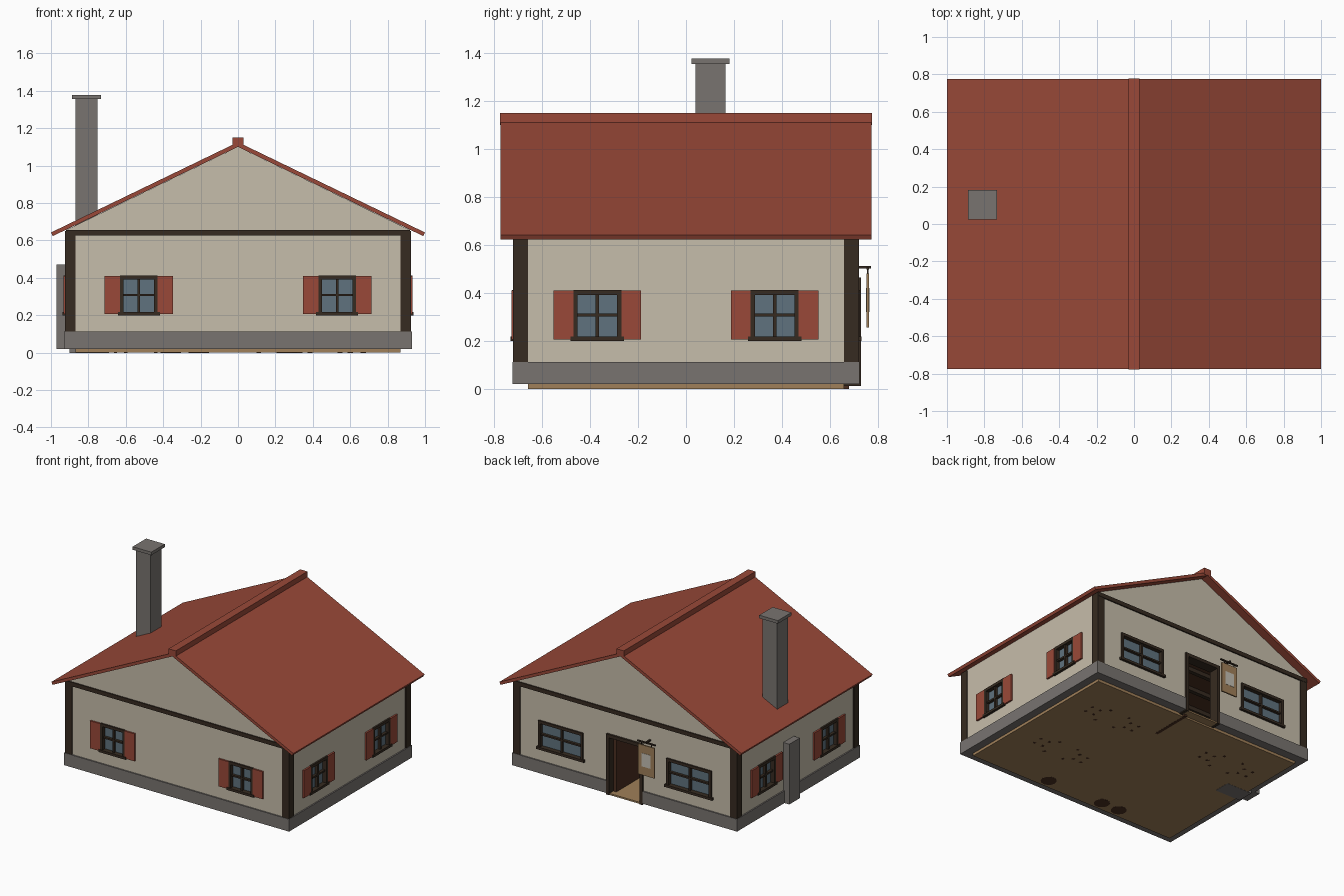
import bpy, bmesh, math
from mathutils import Matrix, Vector

old = bpy.data.objects.get("Cube")
if old:
    bpy.data.objects.remove(old, do_unlink=True)


def material(name, r, g, b):
    m = bpy.data.materials.new(name)
    m.use_nodes = True
    m.diffuse_color = (r, g, b, 1)
    m.node_tree.nodes["Principled BSDF"].inputs["Base Color"].default_value = (r, g, b, 1)
    return m


PLASTER = material("cream plaster", .565, .51, .405)
TILE = material("red tile", .32, .066, .04)
TIMBER = material("dark timber", .037, .024, .015)
STONE = material("grey stone", .19, .174, .163)
GLASS = material("blue glass", .115, .17, .21)
BOARD = material("tan boards", .35, .215, .1)
BROWN = material("brown wood", .07, .028, .015)
PAPER = material("pale paper", .55, .52, .45)


def finish(name, bm, mat, matrix=Matrix()):
    bmesh.ops.recalc_face_normals(bm, faces=bm.faces)
    mesh = bpy.data.meshes.new(name)
    bm.to_mesh(mesh)
    bm.free()
    mesh.materials.append(mat)
    ob = bpy.data.objects.new(name, mesh)
    ob.matrix_world = matrix
    bpy.context.collection.objects.link(ob)
    return ob


def boxes(name, mat, spans, matrix=Matrix()):
    """One object of boxes, each given as (x0, x1, y0, y1, z0, z1)."""
    bm = bmesh.new()
    for x0, x1, y0, y1, z0, z1 in spans:
        size = Matrix.Diagonal((x1 - x0, y1 - y0, z1 - z0, 1))
        mid = Matrix.Translation(((x0 + x1) / 2, (y0 + y1) / 2, (z0 + z1) / 2))
        bmesh.ops.create_cube(bm, size=1, matrix=mid @ size)
    return finish(name, bm, mat, matrix)


def prism(name, mat, profile, half):
    """Extrude an x-z profile along y."""
    bm = bmesh.new()
    face = bm.faces.new([bm.verts.new((x, -half, z)) for x, z in profile])
    side = bmesh.ops.extrude_face_region(bm, geom=[face])["geom"]
    bmesh.ops.translate(bm, vec=(0, 2 * half, 0),
                        verts=[v for v in side if isinstance(v, bmesh.types.BMVert)])
    return finish(name, bm, mat)


WX, WY = .92, .715          # outer wall faces
SILL, HEAD = .205, .41      # window heights
DOOR = .13                  # half width of the doorway


def on_wall(side, along):
    """Frame on a wall: local -y points outward, local x runs along the wall."""
    places = {"front": (along, -WY, 0), "back": (along, WY, 180),
              "left": (WX, along, 90), "right": (-WX, along, -90)}
    x, y, turn = places[side]
    return Matrix.Translation((x, y, 0)) @ Matrix.Rotation(math.radians(turn), 4, "Z")


windows = [(s, a, .1, True) for s, d in (("front", .53), ("left", .37), ("right", .37))
           for a in (-d, d)]
windows += [("back", a, .185, False) for a in (-.53, .53)]

# Walls with gables, hollowed and pierced for windows and door
walls = prism("walls", PLASTER, [(-WX, .03), (WX, .03), (WX, .655), (0, 1.1), (-WX, .655)], WY)
holes = [(-.865, .865, -.66, .66, -.1, .62), (-DOOR, DOOR, .5, .8, -.05, .45)]
for side, along, w, _ in windows:
    m = on_wall(side, along)
    a, b = m @ Vector((-w + .01, -.05, 0)), m @ Vector((w - .01, .12, 0))
    holes.append((min(a.x, b.x), max(a.x, b.x), min(a.y, b.y), max(a.y, b.y),
                  SILL + .01, HEAD - .01))
cutter = boxes("wall_cutter", PLASTER, holes)
cutter.hide_render = True
cut = walls.modifiers.new("openings", "BOOLEAN")
cut.operation, cut.object, cut.solver, cut.use_self = "DIFFERENCE", cutter, "EXACT", True
bpy.context.view_layer.objects.active = walls
bpy.ops.object.modifier_apply(modifier="openings")
bpy.data.objects.remove(cutter, do_unlink=True)

# Windows and shutters
for i, (side, along, w, shutters) in enumerate(windows):
    m = on_wall(side, along)
    mid = (SILL + HEAD) / 2
    tag = f"{side}_window_{i % 2 + 1}"
    boxes(tag + "_glass", GLASS, [(-w + .005, w - .005, .018, .024, SILL, HEAD)], m)
    boxes(tag + "_frame", TIMBER, [
        (-w, -w + .018, -.012, .03, SILL, HEAD), (w - .018, w, -.012, .03, SILL, HEAD),
        (-w, w, -.012, .03, HEAD - .018, HEAD + .003),
        (-w - .012, w + .012, -.018, .03, SILL - .006, SILL + .012),
        (-.007, .007, -.002, .025, SILL, HEAD),
        (-w, w, -.002, .025, mid - .006, mid + .006)], m)
    if shutters:
        boxes(tag + "_shutters", TILE, [(-w - .083, -w, -.013, .005, SILL, HEAD),
                                        (w, w + .083, -.013, .005, SILL, HEAD)], m)

# Stone plinth with a gap at the door
boxes("plinth", STONE, [
    (-.93, .93, -.725, -.66, .02, .112),
    (-.93, -.148, .66, .725, .02, .112), (.148, .93, .66, .725, .02, .112),
    (-.93, -.87, -.7, .7, .02, .112), (.87, .93, -.7, .7, .02, .112)])

# Timber corner posts and gable beams
boxes("corner_posts", TIMBER, [
    (min(s * .868, s * .926), max(s * .868, s * .926),
     min(t * .66, t * .722), max(t * .66, t * .722), .112, .65)
    for s in (-1, 1) for t in (-1, 1)])
boxes("gable_beams", TIMBER, [(-WX, WX, -.724, -.7, .625, .655), (-WX, WX, .7, .724, .625, .655)])

# Roof and ridge cap
prism("roof", TILE, [(-1, .642), (0, 1.125), (1, .642), (.99, .623), (0, 1.1), (-.99, .623)], .775)
boxes("ridge_cap", TILE, [(-.03, .03, -.777, .777, 1.1, 1.15)])

# Chimney and fireplace
boxes("chimney", STONE, [(-.87, -.75, .04, .165, .4, 1.357), (-.887, -.733, .023, .182, 1.355, 1.378)])
boxes("fireplace", STONE, [(-.97, -.69, .04, .165, .02, .47), (-.9, -.69, .04, .165, -.001, .03)])

# Floor and ceiling
boxes("floor", BOARD, [(-.87, .87, -.66, .66, 0, .024), (-DOOR, DOOR, .65, .725, .012, .024)])
boxes("ceiling", BROWN, [(-.868, .868, -.662, .662, .6, .622)])
boxes("ceiling_beams", TIMBER, [(-.866, .866, y / 10 - .015, y / 10 + .015, .57, .601)
                                for y in range(-6, 7, 2)])

# Doorway with the door swung inward
boxes("door_frame", TIMBER, [(-.15, -.125, .655, .73, .012, .465), (.125, .15, .655, .73, .012, .465),
                             (-.15, .15, .655, .73, .44, .465)])
boxes("door", BROWN, [(.1, .123, .37, .68, -.001, .44)])
boxes("door_handle", TIMBER, [(.085, .1, .39, .405, .2, .24)])

# Hanging sign
boxes("sign_bracket", TIMBER, [(-.212, -.2, .71, .772, .502, .512), (-.28, -.13, .753, .763, .497, .507),
                               (-.25, -.245, .756, .761, .47, .5), (-.165, -.16, .756, .761, .47, .5)])
boxes("sign_board", BOARD, [(-.272, -.138, .753, .763, .255, .48)])
boxes("sign_notice", PAPER, [(-.242, -.168, .751, .765, .32, .42)])

# Tables with a stool on each side
for n, (cx, cy) in enumerate(((.47, .33), (.46, -.22), (-.52, .35))):
    place = Matrix.Translation((cx, cy, 0))
    parts = []
    for x, reach, top in ((0, .08, .17), (-.17, .035, .1), (.17, .035, .1)):
        parts.append((x - reach - .015, x + reach + .015, -reach - .015, reach + .015, top - .015, top))
        for s in (-reach, reach):
            for t in (-reach, reach):
                parts.append((x + s - .009, x + s + .009, t - .009, t + .009, -.001, top))
    boxes(f"table_and_stools_{n + 1}", BROWN, parts, place)

# Barrels along the front wall
for n, x in enumerate((.26, -.21, -.36)):
    bm = bmesh.new()
    for k, r in enumerate((.055, .065, .055)):
        if k < 2:
            bmesh.ops.create_cone(bm, cap_ends=True, segments=12,
                                  radius1=r, radius2=(.065, .055)[k], depth=.08,
                                  matrix=Matrix.Translation((x, -.59, .039 + .08 * k)))
    finish(f"barrel_{n + 1}", bm, BROWN)
